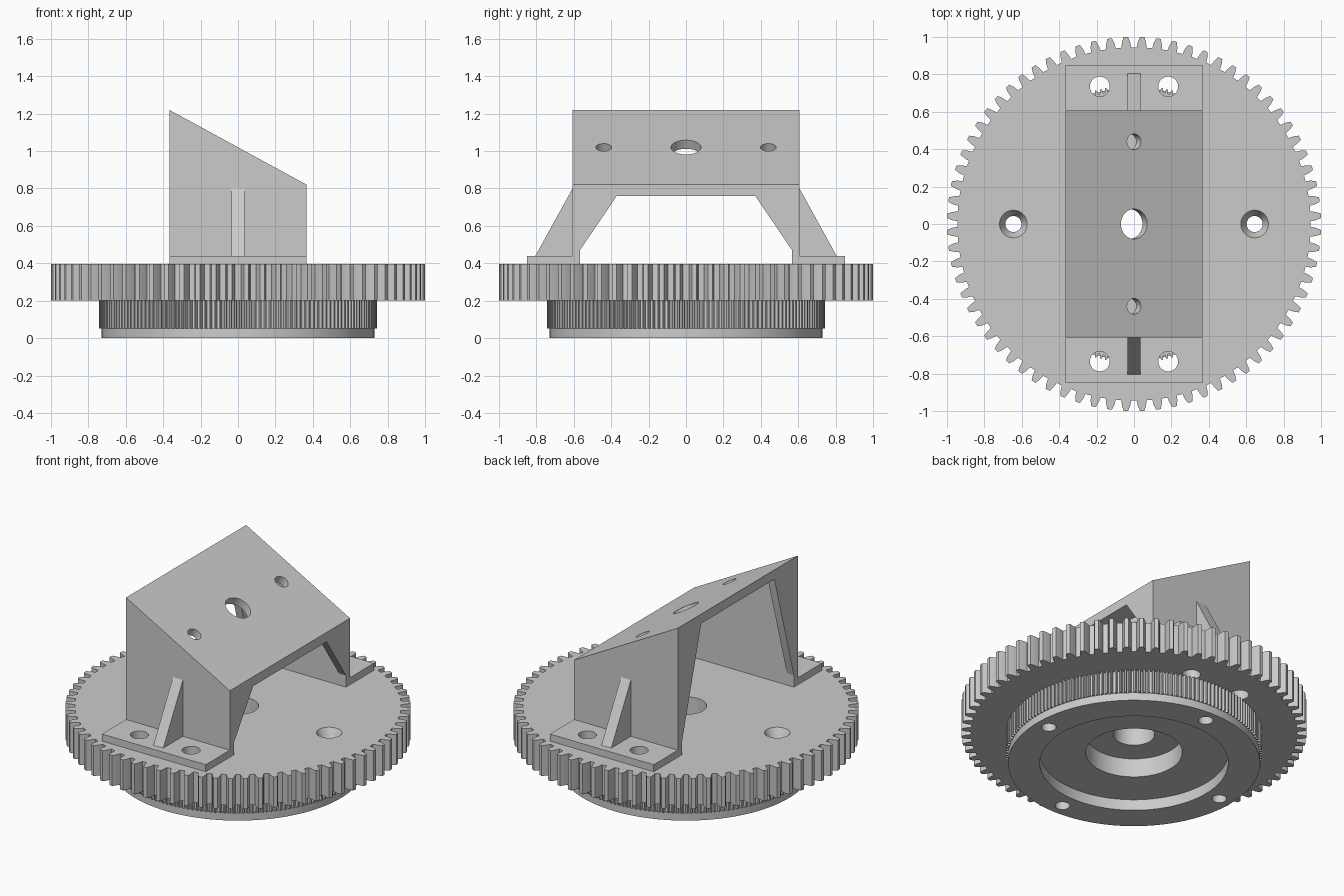
import bpy, bmesh
from math import pi, sin, cos, atan2, radians
from mathutils import Matrix, Vector

if "Cube" in bpy.data.objects:
    bpy.data.objects.remove(bpy.data.objects["Cube"], do_unlink=True)

grey = bpy.data.materials.new("light_grey")
grey.use_nodes = True
grey.diffuse_color = (0.6, 0.6, 0.6, 1)
grey.node_tree.nodes["Principled BSDF"].inputs["Base Color"].default_value = (0.6, 0.6, 0.6, 1)


def add_object(name, bm):
    bmesh.ops.recalc_face_normals(bm, faces=bm.faces)
    mesh = bpy.data.meshes.new(name)
    bm.to_mesh(mesh)
    bm.free()
    mesh.materials.append(grey)
    obj = bpy.data.objects.new(name, mesh)
    bpy.context.collection.objects.link(obj)
    return obj


def loft(name, rings):
    """Solid through a list of equal-length point loops, capped at both ends."""
    bm = bmesh.new()
    loops = [[bm.verts.new(p) for p in ring] for ring in rings]
    n = len(loops[0])
    for a, b in zip(loops, loops[1:]):
        for i in range(n):
            j = (i + 1) % n
            bm.faces.new((a[i], a[j], b[j], b[i]))
    bm.faces.new(loops[0])
    bm.faces.new(loops[-1])
    return add_object(name, bm)


def prism(name, profile, axis, lo, hi):
    """Extrude a 2D profile along x, y or z."""
    place = {"x": lambda u, v, d: (d, u, v),
             "y": lambda u, v, d: (u, d, v),
             "z": lambda u, v, d: (u, v, d)}[axis]
    return loft(name, [[place(u, v, d) for u, v in profile] for d in (lo, hi)])


def turned(name, steps, segments=64):
    """Turned solid from (radius, height) steps."""
    return loft(name, [[(r * cos(2 * pi * i / segments), r * sin(2 * pi * i / segments), z)
                        for i in range(segments)] for r, z in steps])


def gear(name, teeth, root, tip, lo, hi):
    mid = root + 0.55 * (tip - root)
    tooth = [(-0.32, root), (-0.25, mid), (-0.14, tip), (0.14, tip), (0.25, mid), (0.32, root)]
    outline = []
    for i in range(teeth):
        for offset, r in tooth:
            a = (i + 0.5 + offset) * 2 * pi / teeth
            outline.append((r * cos(a), r * sin(a)))
    return prism(name, outline, "z", lo, hi)


def cut(obj, cutters):
    for c in cutters:
        mod = obj.modifiers.new("cut", "BOOLEAN")
        mod.operation = "DIFFERENCE"
        mod.solver = "EXACT"
        mod.object = c
    deps = bpy.context.evaluated_depsgraph_get()
    mesh = bpy.data.meshes.new_from_object(obj.evaluated_get(deps))
    obj.modifiers.clear()
    obj.data = mesh


W = 0.367                     # half width of the bracket
GEAR_TOP, FOOT_TOP = 0.395, 0.44
LOW, HIGH = 0.82, 1.22        # sloped top at +x and -x
WALL_IN, WALL_OUT = 0.567, 0.607
PLATE = 0.06

# Stacked wheel: large gear, fine-toothed gear, base ring
large_gear = gear("large_gear", 72, 0.945, 1.0, 0.2, GEAR_TOP)
fine_gear = gear("fine_gear", 168, 0.72, 0.742, 0.05, 0.2)
base_ring = turned("base_ring", [(0.73, 0), (0.73, 0.05)], 128)

# Cutters for the stepped bore, countersunk screws and foot bolts
bore = turned("bore_cutter", [(0.546, -0.1), (0.546, 0.07), (0.28, 0.07),
                              (0.28, 0.19), (0.12, 0.19), (0.12, 0.6)], 96)
screws = []
for k in range(4):
    s = turned("screw_cutter", [(0.043, -0.1), (0.043, 0.335), (0.087, 0.42)], 32)
    s.location = (0.645 * cos(k * pi / 2), 0.645 * sin(k * pi / 2), 0)
    screws.append(s)
bolts = []
for x in (-0.183, 0.183):
    for y in (-0.735, 0.735):
        b = turned("bolt_cutter", [(0.053, 0.1), (0.053, 0.6)], 32)
        b.location = (x, y, 0)
        bolts.append(b)

cut(large_gear, [bore] + screws + bolts)
cut(fine_gear, [bore] + screws)
cut(base_ring, [bore] + screws)
parts = [large_gear, fine_gear, base_ring]

# Sloped top plate with holes square to its surface
top_plate = prism("top_plate", [(-W, HIGH), (W, LOW), (W, LOW - PLATE), (-W, HIGH - PLATE)],
                  "y", -WALL_IN, WALL_IN)
tilt = atan2(HIGH - LOW, 2 * W)
plate_holes = []
for y, r in ((0, 0.08), (-0.44, 0.042), (0.44, 0.042)):
    h = turned("plate_cutter", [(r, -0.2), (r, 0.2)], 48)
    h.matrix_world = Matrix.Translation((0, y, (LOW + HIGH) / 2)) @ Matrix.Rotation(tilt, 4, "Y")
    plate_holes.append(h)
bpy.context.view_layer.update()
cut(top_plate, plate_holes)
parts.append(top_plate)

# Front and back supports
for side, s in (("front", -1), ("back", 1)):
    parts.append(prism(side + "_wall", [(-W, GEAR_TOP), (W, GEAR_TOP), (W, LOW), (-W, HIGH)],
                       "y", s * WALL_IN, s * WALL_OUT))
    foot = prism(side + "_foot", [(-W, GEAR_TOP), (W, GEAR_TOP), (W, FOOT_TOP), (-W, FOOT_TOP)],
                 "y", s * WALL_OUT, s * 0.85)
    cut(foot, bolts)
    parts.append(foot)
    parts.append(prism(side + "_rib", [(s * WALL_OUT, FOOT_TOP), (s * 0.805, FOOT_TOP),
                                       (s * WALL_OUT, 0.8)], "x", -0.035, 0.035))
    # Inner gussets along both open edges
    for edge, e, corner, top in (("low", 1, LOW - PLATE, LOW - 0.02),
                                 ("high", -1, HIGH - PLATE, HIGH - 0.04)):
        parts.append(prism(side + "_" + edge + "_gusset",
                           [(s * WALL_IN, 0.47), (s * 0.37, corner), (s * 0.37, top),
                            (s * WALL_IN, top)], "x", e * (W - 0.05), e * W))

# Remove cutters and shade
for c in [bore] + screws + bolts + plate_holes:
    bpy.data.objects.remove(c, do_unlink=True)
bpy.ops.object.select_all(action="DESELECT")
for p in parts:
    p.select_set(True)
bpy.context.view_layer.objects.active = large_gear
bpy.ops.object.shade_smooth_by_angle(angle=radians(20))
